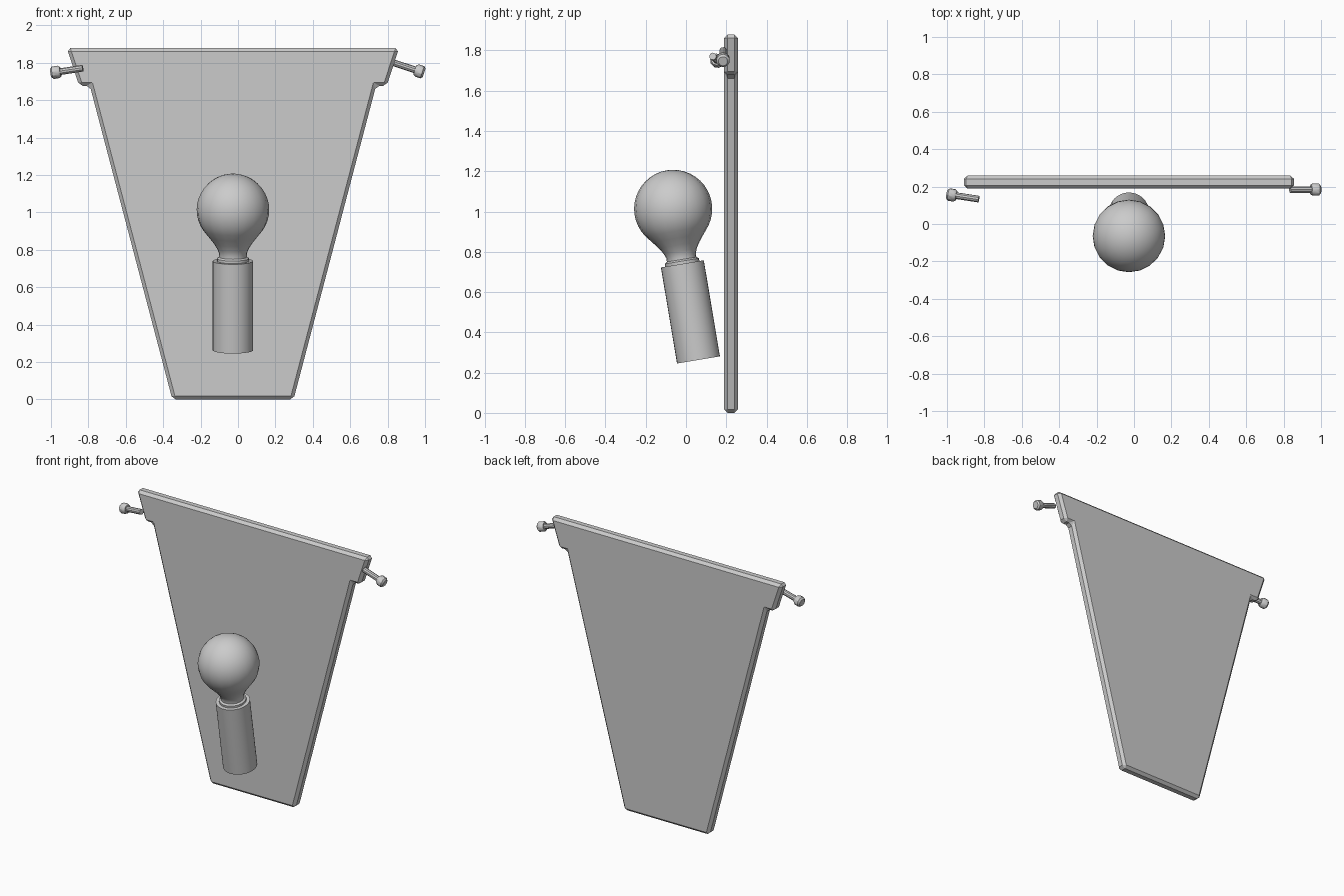
import bpy, bmesh
from math import sin, cos, pi, radians
from mathutils import Vector

if "Cube" in bpy.data.objects:
    bpy.data.objects.remove(bpy.data.objects["Cube"])

CX = -0.027  # centre line of plate and lamp


def finish(name, bm, smooth=True):
    bmesh.ops.recalc_face_normals(bm, faces=bm.faces)
    me = bpy.data.meshes.new(name)
    bm.to_mesh(me)
    bm.free()
    if smooth:
        for p in me.polygons:
            p.use_smooth = True
        me.set_sharp_from_angle(angle=radians(35))
    ob = bpy.data.objects.new(name, me)
    bpy.context.collection.objects.link(ob)
    return ob


def lathe(name, profile, base, axis, sides):
    """Revolve (radius, height) points around z, then aim z along axis."""
    bm = bmesh.new()
    rings = []
    for r, h in profile:
        if r == 0:
            rings.append([bm.verts.new((0, 0, h))] * sides)
        else:
            rings.append([bm.verts.new((r * cos(2 * pi * i / sides),
                                        r * sin(2 * pi * i / sides), h))
                          for i in range(sides)])
    for a, b in zip(rings, rings[1:]):
        for i in range(sides):
            j = (i + 1) % sides
            bm.faces.new(list(dict.fromkeys((a[i], a[j], b[j], b[i]))))
    for ring, r in ((rings[0], profile[0][0]), (rings[-1], profile[-1][0])):
        if r:
            bm.faces.new(ring)
    ob = finish(name, bm)
    ob.location = base
    ob.rotation_mode = 'QUATERNION'
    ob.rotation_quaternion = Vector((0, 0, 1)).rotation_difference(Vector(axis))
    return ob


# Tapered back plate with stepped shoulders and chamfered edges
half = [(0.324, 0.0), (0.765, 1.677), (0.822, 1.677), (0.888, 1.878)]
outline = half + [(-x, z) for x, z in reversed(half)]
bm = bmesh.new()
face = bm.faces.new([bm.verts.new((CX + x, 0.189, z)) for x, z in outline])
ext = bmesh.ops.extrude_face_region(bm, geom=[face])
bmesh.ops.translate(bm, vec=(0, 0.07, 0),
                    verts=[v for v in ext["geom"] if isinstance(v, bmesh.types.BMVert)])
plate = finish("back_plate", bm, smooth=False)
bev = plate.modifiers.new("chamfer", 'BEVEL')
bev.width = 0.018
bev.segments = 1
bev.limit_method = 'NONE'

# Lamp holder, leaning forward
bottom = Vector((CX, 0.062, 0.263))
top = Vector((CX, -0.018, 0.740))
axis = (top - bottom).normalized()
length = (top - bottom).length
lathe("lamp_holder", [(0.108, 0), (0.108, length)], bottom, axis, 32)

# Bulb: collar, neck, then round globe
R, C = 0.194, 0.277
profile = [(0.086, -0.02), (0.086, 0.014), (0.074, 0.022), (0.074, 0.04),
           (0.083, 0.064), (0.103, 0.096), (0.130, 0.130)]
steps = 14
for i in range(steps):
    a = radians(-35 + 125 * i / steps)
    profile.append((R * cos(a), C + R * sin(a)))
profile.append((0, C + R))
lathe("bulb", profile, top, axis, 20)

# Loose mounting screws at the top corners
screws = {
    "left_screw": ((-1.0, 0.159, 1.745), (-0.83, 0.133, 1.771)),
    "right_screw": ((0.995, 0.184, 1.746), (0.835, 0.184, 1.799)),
}
for name, (head, tip) in screws.items():
    head, tip = Vector(head), Vector(tip)
    d = tip - head
    lathe(name, [(0.024, 0), (0.034, 0.010), (0.034, 0.040), (0.026, 0.052),
                 (0.018, 0.052), (0.018, d.length)], head, d.normalized(), 10)
